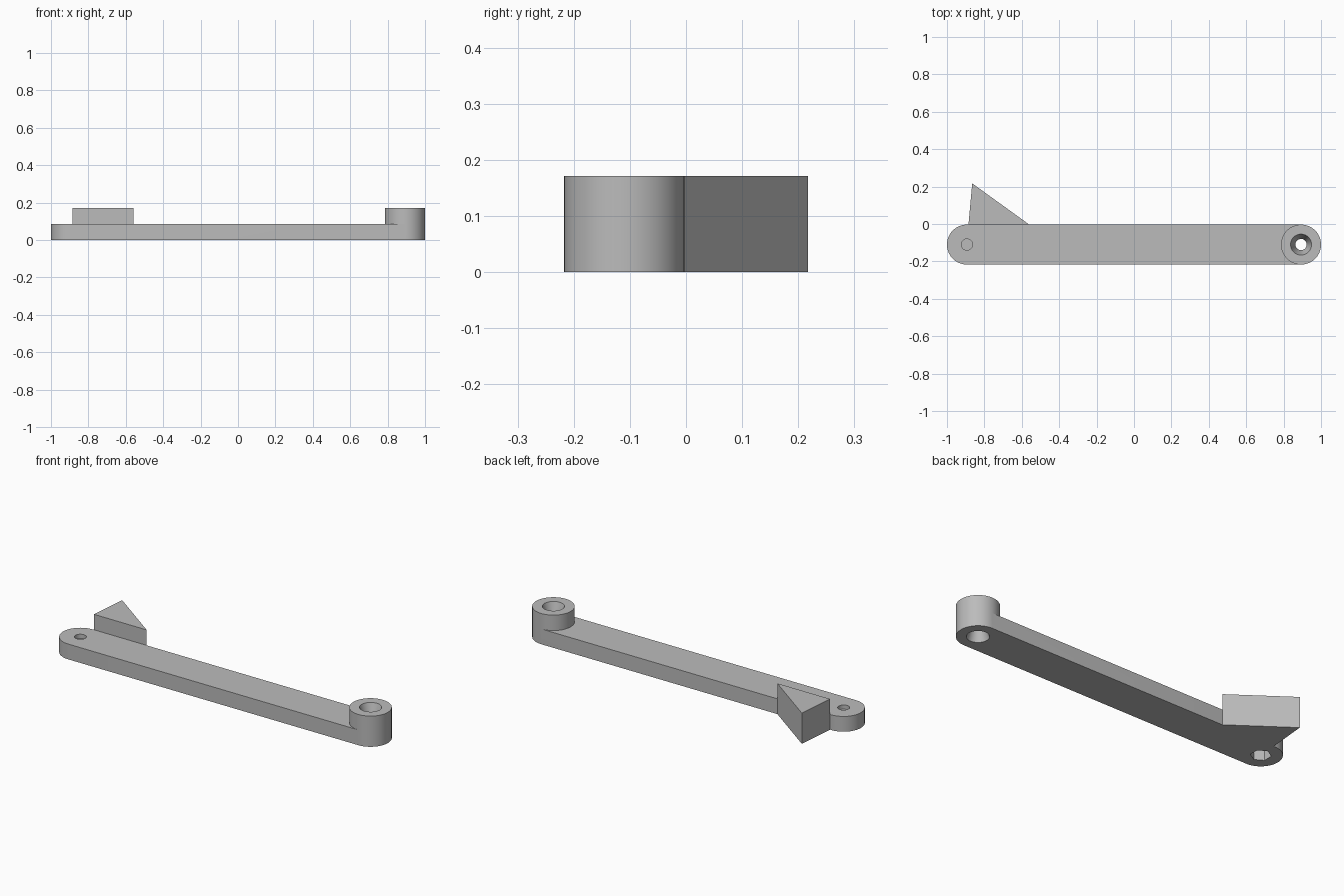
import bpy, math

cube = bpy.data.objects.get("Cube")
if cube:
    bpy.data.objects.remove(cube, do_unlink=True)

RADIUS, REACH, MID_Y = 0.107, 0.893, -0.11
ARM_TOP, TOP = 0.085, 0.171
HOLE, WIDE_HOLE = 0.03, 0.056

grey = bpy.data.materials.new("plain_grey")
grey.use_nodes = True
grey.diffuse_color = (0.5, 0.5, 0.5, 1)
grey.node_tree.nodes["Principled BSDF"].inputs["Base Color"].default_value = (0.5, 0.5, 0.5, 1)


def arc(cx, radius, start, sweep, steps):
    """Points along an arc around (cx, MID_Y)."""
    angles = [start + sweep * i / steps for i in range(steps + 1)]
    return [(cx + radius * math.cos(a), MID_Y + radius * math.sin(a)) for a in angles]


def ring(cx, radius, sides=64, start=0.0):
    return arc(cx, radius, start, 2 * math.pi, sides)[:-1]


def loft(name, sections):
    """Solid through stacked outlines given as (outline, z), bottom to top."""
    n = len(sections[0][0])
    verts = [(x, y, z) for outline, z in sections for x, y in outline]
    faces = [tuple(reversed(range(n))), tuple(range(len(verts) - n, len(verts)))]
    for s in range(len(sections) - 1):
        for i in range(n):
            j = (i + 1) % n
            faces.append((s * n + i, s * n + j, s * n + n + j, s * n + n + i))
    mesh = bpy.data.meshes.new(name)
    mesh.from_pydata(verts, [], faces)
    mesh.materials.append(grey)
    obj = bpy.data.objects.new(name, mesh)
    bpy.context.collection.objects.link(obj)
    return obj


def combine(target, other, operation):
    """Apply a boolean and discard the helper."""
    mod = target.modifiers.new(operation, "BOOLEAN")
    mod.operation, mod.object, mod.solver = operation, other, "EXACT"
    other.hide_render = True
    bpy.ops.object.select_all(action="DESELECT")
    bpy.context.view_layer.objects.active = target
    target.select_set(True)
    bpy.ops.object.modifier_apply(modifier=mod.name)
    bpy.data.objects.remove(other, do_unlink=True)


# Round-ended arm with a raised boss on its left end
half = math.pi / 2
outline = arc(REACH, RADIUS, -half, math.pi, 32) + arc(-REACH, RADIUS, half, math.pi, 32)
arm = loft("lever_arm", [(outline, 0), (outline, ARM_TOP)])
boss_ring = ring(REACH, RADIUS)
combine(arm, loft("boss", [(boss_ring, 0), (boss_ring, TOP)]), "UNION")

# Waisted hole through the boss
waist = [(ring(REACH, r), z) for r, z in
         ((WIDE_HOLE, -0.01), (WIDE_HOLE, 0), (HOLE, TOP / 2), (WIDE_HOLE, TOP), (WIDE_HOLE, TOP + 0.01))]
combine(arm, loft("boss_hole", waist), "DIFFERENCE")

# Hexagonal nut pocket below, round bolt hole above, thin web between
hexagon = ring(-REACH, 0.052, 6, math.pi / 6)
combine(arm, loft("nut_pocket", [(hexagon, -0.01), (hexagon, 0.058)]), "DIFFERENCE")
bolt = ring(-REACH, HOLE)
combine(arm, loft("bolt_hole", [(bolt, 0.062), (bolt, ARM_TOP + 0.01)]), "DIFFERENCE")
bpy.ops.object.shade_smooth_by_angle(angle=math.radians(25))

# Triangular wedge on the back edge
side = MID_Y + RADIUS
triangle = [(-0.885, side), (-0.56, side), (-0.865, 0.217)]
loft("back_wedge", [(triangle, 0), (triangle, TOP)])
